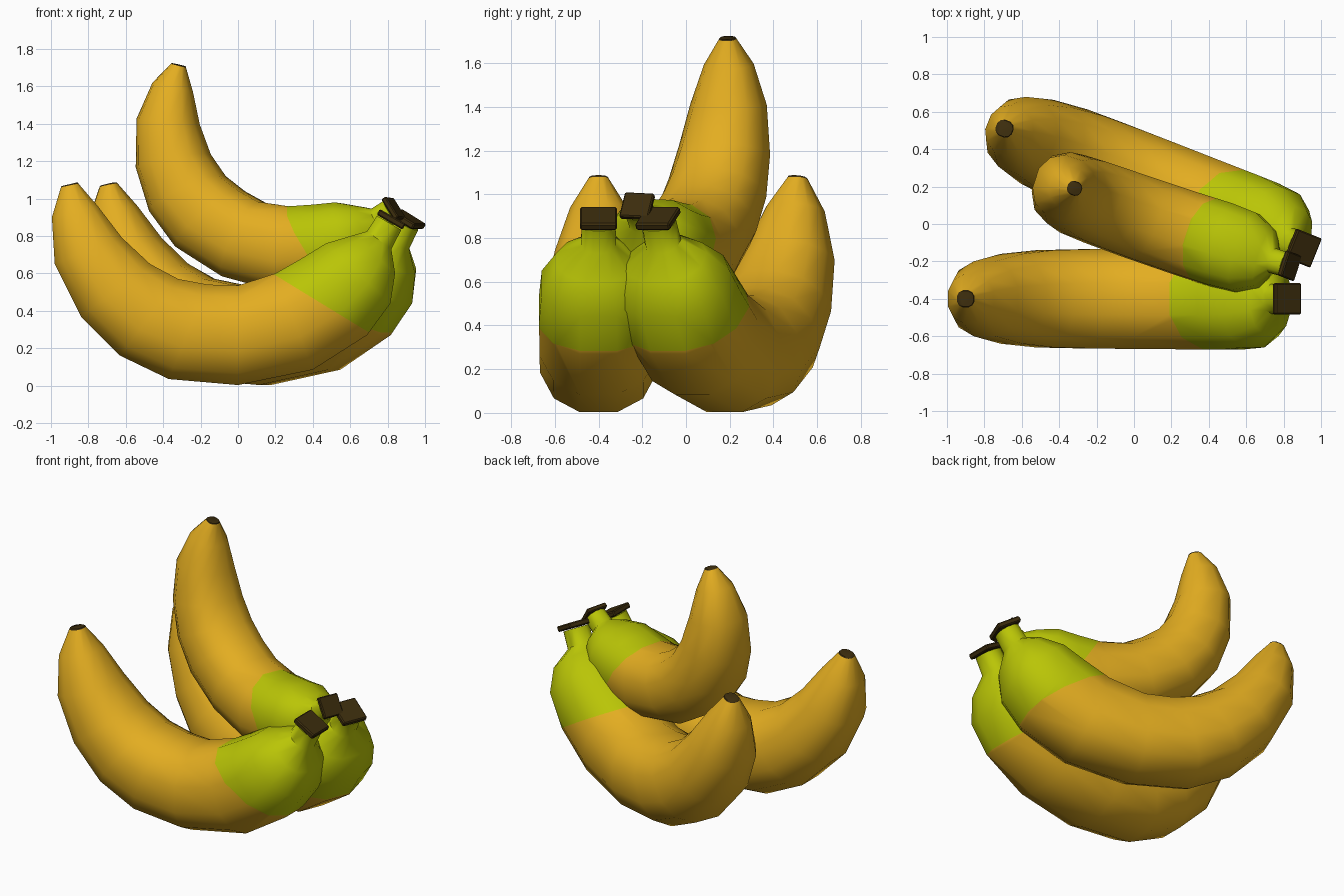
import bpy
import bmesh
import math
from mathutils import Matrix, Vector

cube = bpy.data.objects.get("Cube")
if cube:
    bpy.data.objects.remove(cube, do_unlink=True)


def make_material(name, color):
    mat = bpy.data.materials.new(name)
    mat.use_nodes = True
    mat.diffuse_color = (*color, 1)
    mat.node_tree.nodes["Principled BSDF"].inputs["Base Color"].default_value = (*color, 1)
    return mat


yellow = make_material("ripe yellow", (0.77, 0.42, 0.015))
green = make_material("unripe green", (0.49, 0.56, 0.002))
brown = make_material("dark brown", (0.045, 0.026, 0.004))

# Cross-sections from tip to neck: outer x, outer z, inner x, inner z, half width
SECTIONS = [
    (-0.943, 1.067, -0.857, 1.087, 0.042),
    (-0.947, 1.06, -0.853, 1.08, 0.046),
    (-0.995, 0.90, -0.75, 0.96, 0.13),
    (-0.98, 0.65, -0.62, 0.79, 0.20),
    (-0.84, 0.37, -0.47, 0.65, 0.24),
    (-0.63, 0.16, -0.32, 0.57, 0.26),
    (-0.37, 0.035, -0.16, 0.54, 0.265),
    (0.0, 0.003, 0.0, 0.535, 0.268),
    (0.40, 0.085, 0.20, 0.60, 0.27),
    (0.69, 0.27, 0.34, 0.68, 0.272),
    (0.815, 0.44, 0.47, 0.76, 0.26),
    (0.84, 0.60, 0.62, 0.805, 0.19),
    (0.82, 0.73, 0.69, 0.825, 0.08),
    (0.873, 0.832, 0.743, 0.908, 0.077),
]
SIDES = 12
SQUARENESS = 0.87
TIP = Vector((-0.90, 0, 1.08))
STEM = Vector((0.819, 0, 0.889))
RIPE_POINT = Vector((0.2, 0, 0.59))
RIPE_NORMAL = Vector((0.52, 0, 0.85)).normalized()


def squared(value):
    return math.copysign(abs(value) ** SQUARENESS, value)


def finish(bm, name, mats, placement, angle):
    bmesh.ops.recalc_face_normals(bm, faces=bm.faces)
    mesh = bpy.data.meshes.new(name)
    bm.to_mesh(mesh)
    bm.free()
    for mat in mats:
        mesh.materials.append(mat)
    obj = bpy.data.objects.new(name, mesh)
    bpy.context.collection.objects.link(obj)
    obj.matrix_world = placement
    bpy.ops.object.select_all(action="DESELECT")
    obj.select_set(True)
    bpy.context.view_layer.objects.active = obj
    bpy.ops.object.shade_smooth_by_angle(angle=math.radians(angle))


def build_body(name, placement):
    bm = bmesh.new()
    rings = []
    flat = 1 / squared(math.cos(math.pi / SIDES))
    for ox, oz, ix, iz, width in SECTIONS:
        outer, inner = Vector((ox, 0, oz)), Vector((ix, 0, iz))
        mid, reach = (outer + inner) / 2, (outer - inner) / 2 * flat
        side = Vector((0, width * flat, 0))
        ring = []
        for i in range(SIDES):
            a = math.tau * (i + 0.5) / SIDES
            point = mid + reach * squared(math.cos(a)) + side * squared(math.sin(a))
            ring.append(bm.verts.new(point))
        rings.append(ring)

    # Dark tip cap, then the skin, then the neck end
    dark = [bm.faces.new(rings[0])]
    for r, (low, high) in enumerate(zip(rings, rings[1:])):
        for i in range(SIDES):
            j = (i + 1) % SIDES
            face = bm.faces.new((low[i], low[j], high[j], high[i]))
            if r == 0:
                dark.append(face)
    bm.faces.new(rings[-1])
    for face in dark:
        face.material_index = 2

    # Cut a clean slanted line where the skin turns green
    geom = bm.verts[:] + bm.edges[:] + bm.faces[:]
    bmesh.ops.bisect_plane(bm, geom=geom, plane_co=RIPE_POINT, plane_no=RIPE_NORMAL)
    for face in bm.faces:
        if face.material_index != 2:
            beyond = (face.calc_center_median() - RIPE_POINT).dot(RIPE_NORMAL)
            face.material_index = 1 if beyond > 0 else 0
    finish(bm, name, (yellow, green, brown), placement, 50)


def build_stem(name, placement):
    # Thin square cut end on the neck, tilted along the neck direction
    bm = bmesh.new()
    bmesh.ops.create_cube(bm, size=1, matrix=Matrix.Diagonal((0.16, 0.168, 0.035, 1)))
    bmesh.ops.bevel(bm, geom=bm.edges[:], offset=0.007, segments=1, affect="EDGES")
    tilt = Matrix.Translation(STEM) @ Matrix.Rotation(math.radians(30), 4, "Y")
    bmesh.ops.transform(bm, matrix=tilt, verts=bm.verts)
    finish(bm, name, (brown,), placement, 30)


# Each fruit: name, tip position, turn, pitch, roll about the tip-to-stem line, size
FRUITS = [
    ("front_banana", (-0.90, -0.40, 1.08), 0, 0, 0, 1),
    ("back_banana", (-0.692, 0.51, 1.08), -21.8, 0, 0, 1),
    ("upper_banana", (-0.315, 0.19, 1.718), -19.8, 26, -3, 0.835),
]
for name, tip, turn, pitch, roll, size in FRUITS:
    placement = (
        Matrix.Translation(tip)
        @ Matrix.Rotation(math.radians(turn), 4, "Z")
        @ Matrix.Rotation(math.radians(pitch), 4, "Y")
        @ Matrix.Rotation(math.radians(roll), 4, STEM - TIP)
        @ Matrix.Scale(size, 4)
        @ Matrix.Translation(-TIP)
    )
    build_body(name, placement)
    build_stem(name + "_stem", placement)
